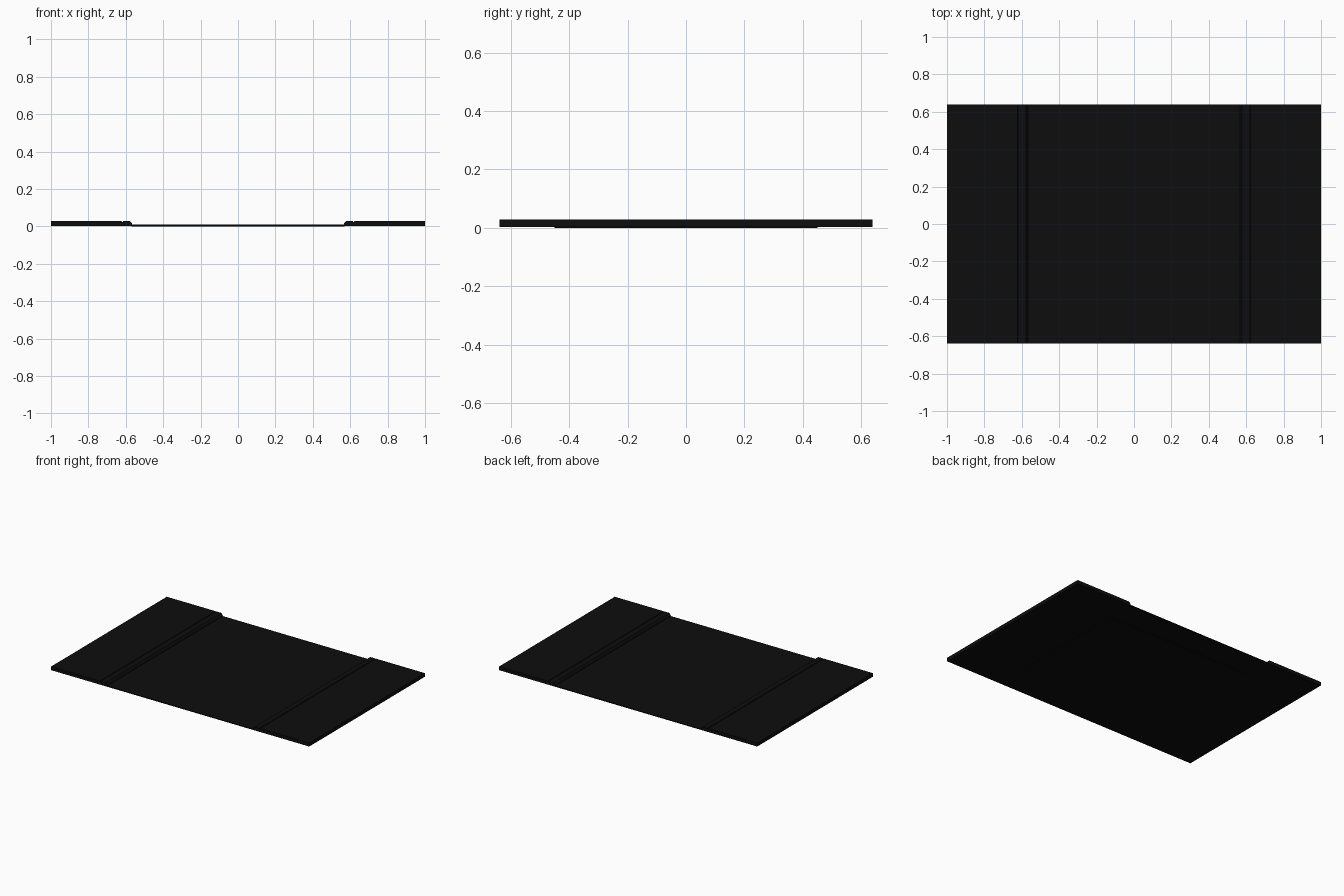
import bpy, bmesh

if "Cube" in bpy.data.objects:
    bpy.data.objects.remove(bpy.data.objects["Cube"])

HALF_Y = 0.64

black = bpy.data.materials.new("matte_black")
black.diffuse_color = (0.004, 0.004, 0.004, 1)
black.use_nodes = True
black.node_tree.nodes["Principled BSDF"].inputs["Base Color"].default_value = black.diffuse_color


def extrude_profile(name, points, half_y):
    """Extrude an x-z outline along y, centred on y = 0."""
    bm = bmesh.new()
    face = bm.faces.new([bm.verts.new((x, -half_y, z)) for x, z in points])
    new = bmesh.ops.extrude_face_region(bm, geom=[face])["geom"]
    bmesh.ops.translate(bm, vec=(0, 2 * half_y, 0),
                        verts=[v for v in new if isinstance(v, bmesh.types.BMVert)])
    bmesh.ops.recalc_face_normals(bm, faces=bm.faces)
    mesh = bpy.data.meshes.new(name)
    bm.to_mesh(mesh)
    bm.free()
    obj = bpy.data.objects.new(name, mesh)
    bpy.context.collection.objects.link(obj)
    mesh.materials.append(black)
    return obj


# thin sheet across the middle, and the shorter backing layer beneath it
extrude_profile("middle_sheet", [(-0.57, 0.003), (0.57, 0.003), (0.57, 0.009), (-0.57, 0.009)], HALF_Y)
extrude_profile("backing_layer", [(-0.57, 0), (0.57, 0), (0.57, 0.003), (-0.57, 0.003)], 0.45)

# raised end panels: chamfered inner lip, narrow seam groove, thick outer slab
for side, s in (("left", -1), ("right", 1)):
    outline = [(0.565, 0.003), (1.0, 0.003), (1.0, 0.028), (0.622, 0.028),
               (0.62, 0.024), (0.616, 0.024), (0.614, 0.028),
               (0.577, 0.028), (0.567, 0.016)]
    extrude_profile(side + "_end_panel", [(s * x, z) for x, z in outline], HALF_Y)
